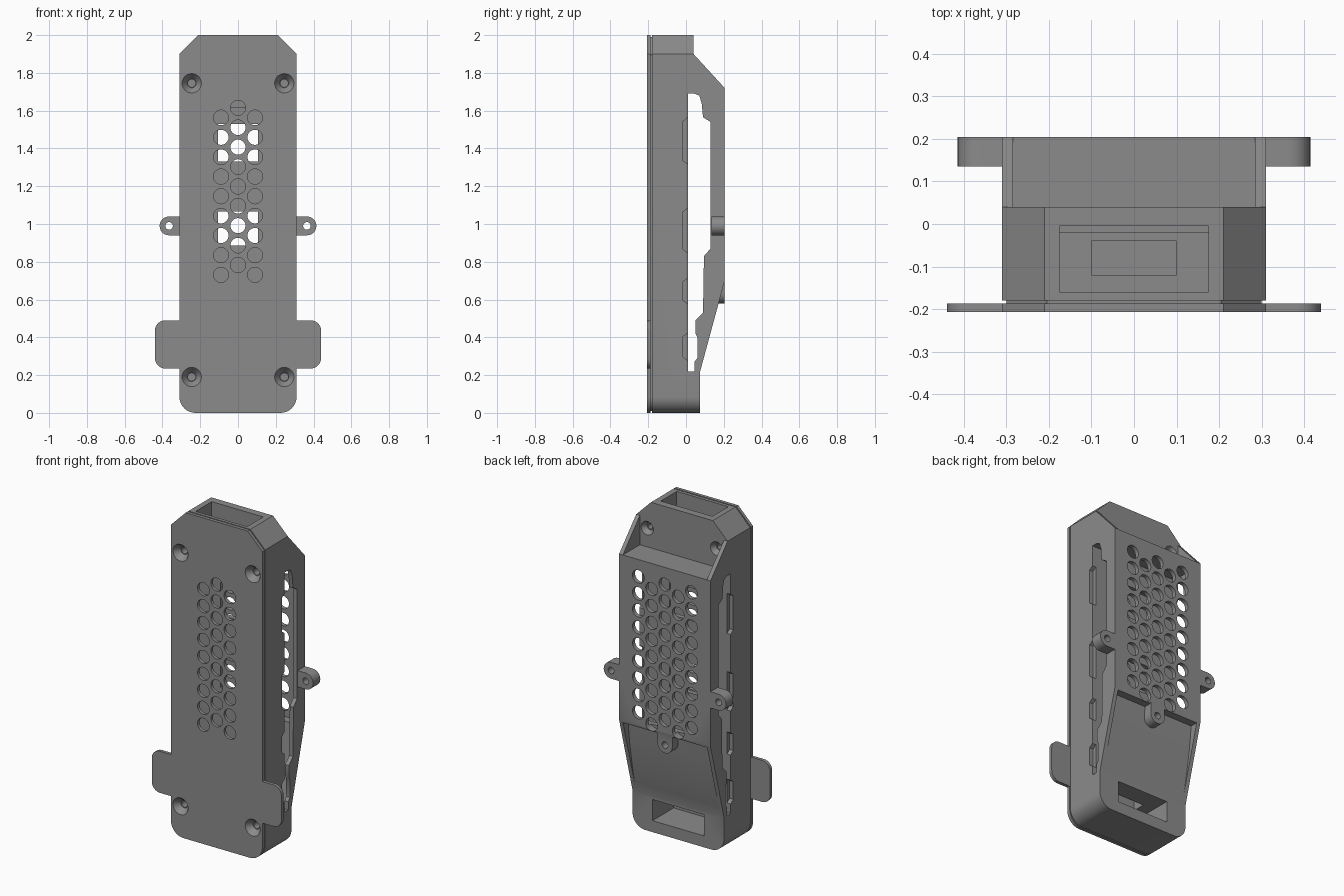
import bpy, bmesh, math

if "Cube" in bpy.data.objects:
    bpy.data.objects.remove(bpy.data.objects["Cube"])

grey = bpy.data.materials.new("grey_plastic")
grey.diffuse_color = (0.26, 0.26, 0.26, 1)
grey.use_nodes = True
grey.node_tree.nodes["Principled BSDF"].inputs["Base Color"].default_value = grey.diffuse_color


def prism(bm, pts, axis, a, b, pts2=None):
    """Extrude a 2D outline along x (pts = y,z) or y (pts = x,z)."""
    put = (lambda p, t: (t, p[0], p[1])) if axis == "x" else (lambda p, t: (p[0], t, p[1]))
    lo = [bm.verts.new(put(p, a)) for p in pts]
    hi = [bm.verts.new(put(p, b)) for p in (pts2 or pts)]
    n = len(pts)
    faces = [bm.faces.new(lo), bm.faces.new(hi[::-1])]
    for i in range(n):
        j = (i + 1) % n
        faces.append(bm.faces.new((lo[j], lo[i], hi[i], hi[j])))
    bmesh.ops.recalc_face_normals(bm, faces=faces)


def disc(x, z, r, n=28):
    return [(x + r * math.cos(2 * math.pi * i / n), z + r * math.sin(2 * math.pi * i / n)) for i in range(n)]


def rect(x0, x1, z0, z1):
    return [(x0, z0), (x1, z0), (x1, z1), (x0, z1)]


def arc(x, z, r, a0, a1, n=8):
    return [(x + r * math.cos(math.radians(a0 + (a1 - a0) * i / n)),
             z + r * math.sin(math.radians(a0 + (a1 - a0) * i / n))) for i in range(n + 1)]


def make(name, *prisms):
    bm = bmesh.new()
    for p in prisms:
        prism(bm, *p)
    me = bpy.data.meshes.new(name)
    bm.to_mesh(me)
    bm.free()
    ob = bpy.data.objects.new(name, me)
    bpy.context.collection.objects.link(ob)
    me.materials.append(grey)
    return ob


def combine(ob, op, *prisms):
    tool = make("cutter", *prisms)
    tool.hide_render = True
    bpy.context.view_layer.objects.active = ob
    m = ob.modifiers.new("cut", "BOOLEAN")
    m.operation, m.object, m.solver = op, tool, "EXACT"
    bpy.ops.object.modifier_apply(modifier=m.name)
    bpy.data.objects.remove(tool)


def finish(ob):
    bpy.ops.object.select_all(action="DESELECT")
    ob.select_set(True)
    bpy.context.view_layer.objects.active = ob
    bpy.ops.object.shade_smooth_by_angle(angle=math.radians(30))


def outline(w):
    """Front outline: chamfered top, rounded bottom corners."""
    d = 0.31 - w
    return (arc(-0.225, 0.085, 0.085 - d, 180, 270) + arc(0.225, 0.085, 0.085 - d, 270, 360)
            + [(w, 1.9 - d / 2), (0.21 - d / 2, 2 - d), (-0.21 + d / 2, 2 - d), (-w, 1.9 - d / 2)])


# Hexagonal vent pattern
def vents(columns, y0, y1):
    return [("dummy", c * 0.09, 1.615 - 0.052 * (c % 2) - 0.104 * k) and
            (disc(c * 0.09, 1.615 - 0.052 * (c % 2) - 0.104 * k, 0.04), "y", y0, y1)
            for c in columns for k in range(9)]


# Main body: side profile trimmed to the front outline
side = [(-0.18, 0), (0.075, 0), (0.075, 0.22), (0.205, 0.7), (0.205, 1.72), (0.04, 1.9), (0.04, 2), (-0.18, 2)]
body = make("body_shell", (side, "x", -0.4, 0.4))
combine(body, "INTERSECT", (outline(0.31), "y", -0.5, 0.5))

# Recess above the back panel and below it, between the cheeks
combine(body, "DIFFERENCE", ([(0.04, 1.72), (0.4, 1.72), (0.4, 2.1), (0.04, 2.1)], "x", -0.285, 0.285))
combine(body, "DIFFERENCE", ([(0.082, 0.23), (0.115, 0.4), (0.14, 0.55), (0.155, 0.69), (0.4, 0.69), (0.4, 0.23)],
                             "x", -0.285, 0.285))

# Rear and front compartments, separated by a thin divider
combine(body, "DIFFERENCE", ([(0.01, 0.22), (0.05, 0.22), (0.09, 0.4), (0.115, 0.55), (0.13, 0.71), (0.18, 0.71),
                              (0.18, 1.69), (0.01, 1.69)], "x", -0.285, 0.285))
combine(body, "DIFFERENCE", (rect(-0.27, 0.27, 0.28, 1.66), "y", -0.3, -0.02))

# Divider windows
combine(body, "DIFFERENCE", (rect(-0.105, 0.105, 0.885, 1.065), "y", -0.1, 0.05),
        (rect(-0.105, 0.105, 1.33, 1.53), "y", -0.1, 0.05))

# Side slots with stepped edges
slot = [(0.01, 0.22), (0.045, 0.22), (0.045, 0.27), (0.06, 0.29), (0.06, 0.4), (0.05, 0.42), (0.05, 0.49),
        (0.09, 0.53), (0.095, 0.83), (0.13, 0.87), (0.13, 1.54), (0.09, 1.565), (0.083, 1.64), (0.07, 1.68),
        (0.045, 1.69), (0.01, 1.69)]
combine(body, "DIFFERENCE", (slot, "x", -0.4, -0.27), (slot, "x", 0.27, 0.4))
notches = []
for z0, z1 in ((0.28, 0.42), (0.58, 0.71), (0.85, 1.08), (1.32, 1.56)):
    n = [(0.02, z0 - 0.01), (-0.015, z0 + 0.015), (-0.015, z1 - 0.015), (0.02, z1 + 0.01)]
    notches += [(n, "x", -0.4, -0.285), (n, "x", 0.285, 0.4)]
combine(body, "DIFFERENCE", *notches)

# Top port and lower back port
combine(body, "DIFFERENCE", ([(-0.16, 1.62), (-0.005, 1.62), (-0.005, 2.1), (-0.16, 2.1)], "x", -0.175, 0.175))
combine(body, "DIFFERENCE", ([(-0.13, 0.07), (0.2, 0.07), (0.2, 0.2), (-0.13, 0.2)], "x", -0.175, 0.175))
combine(body, "DIFFERENCE", ([(-0.12, 0.15), (-0.04, 0.15), (-0.04, 0.35), (-0.12, 0.35)], "x", -0.1, 0.1))

# Back vents
combine(body, "DIFFERENCE", *vents(range(-2, 3), 0.16, 0.3))

# Mounting lugs: one on each side, one below the back panel
lug_holes = []
for s in (-1, 1):
    pts = [(s * 0.3, 0.94), (s * 0.365, 0.94)] + arc(s * 0.365, 0.99, 0.05, -90, -90 + s * 180, 14) + [(s * 0.3, 1.04)]
    combine(body, "UNION", (pts, "y", 0.135, 0.205))
    lug_holes.append((disc(s * 0.365, 0.99, 0.02), "y", 0.1, 0.3))
combine(body, "UNION", (arc(0, 0.63, 0.05, 180, 360, 14) + [(0.05, 0.7), (-0.05, 0.7)], "y", 0.12, 0.2045))
lug_holes.append((disc(0, 0.63, 0.02), "y", 0.15, 0.3))
combine(body, "DIFFERENCE", *lug_holes)

# Countersunk screws in the recessed upper back
for s in (-1, 1):
    combine(body, "DIFFERENCE", (disc(s * 0.235, 1.835, 0.022), "y", 0.01, 0.041, disc(s * 0.235, 1.835, 0.042)))
    combine(body, "DIFFERENCE", (disc(s * 0.235, 1.835, 0.016), "y", -0.05, 0.02))

# Lip joining body and cover
lip = make("seam_lip", (outline(0.3), "y", -0.19, -0.175))
combine(lip, "DIFFERENCE", (rect(-0.27, 0.27, 0.28, 1.66), "y", -0.3, 0))

# Front cover with rounded ears
cover = make("front_cover", (outline(0.31), "y", -0.207, -0.187))
r = 0.055
ears = (arc(-0.44 + r, 0.235 + r, r, 180, 270) + arc(0.44 - r, 0.235 + r, r, 270, 360)
        + arc(0.44 - r, 0.49 - r, r, 0, 90) + arc(-0.44 + r, 0.49 - r, r, 90, 180))
combine(cover, "UNION", (ears, "y", -0.207, -0.187))
combine(cover, "DIFFERENCE", *vents(range(-1, 2), -0.3, -0.1))

# Countersinks pass through the cover into the body
for x in (-0.245, 0.245):
    for z in (0.19, 1.745):
        for ob in (cover, lip, body):
            combine(ob, "DIFFERENCE", (disc(x, z, 0.052), "y", -0.208, -0.17, disc(x, z, 0.024)))
            combine(ob, "DIFFERENCE", (disc(x, z, 0.02), "y", -0.18, -0.08))

for ob in (body, lip, cover):
    finish(ob)
